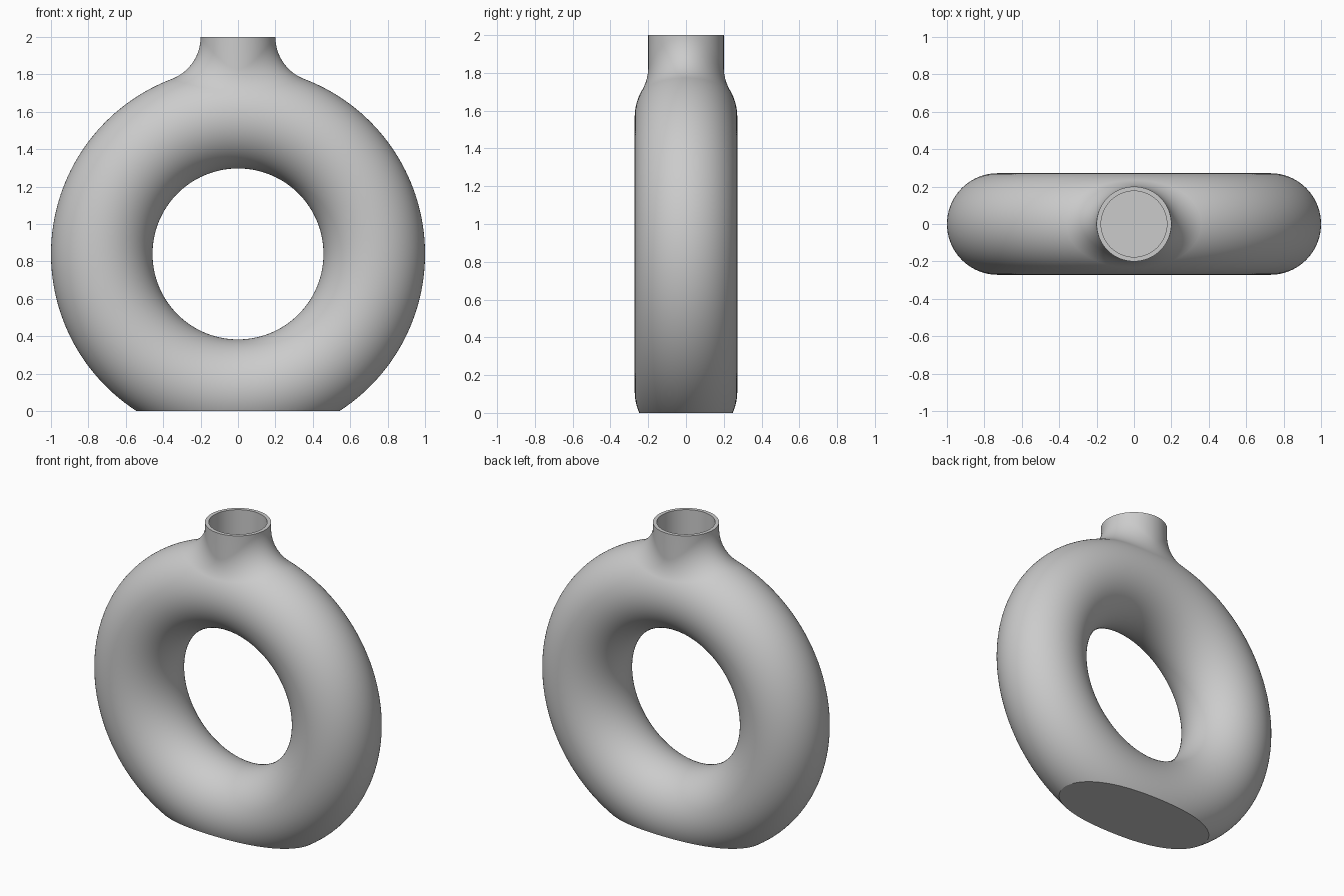
import bpy, bmesh
from math import sin, cos, pi, sqrt, radians
from mathutils import Vector, Matrix

MAJOR, MINOR, CENTRE_Z = 0.7285, 0.2715, 0.84
NECK_R, BORE_R, TOP_Z, FLOOR_Z = 0.2, 0.176, 2.0, 1.5
FILLET = 0.24
SEGMENTS, ARC_STEPS = 128, 20

if "Cube" in bpy.data.objects:
    bpy.data.objects.remove(bpy.data.objects["Cube"])

clay = bpy.data.materials.new("grey clay")
clay.use_nodes = True
clay.diffuse_color = (0.6, 0.6, 0.6, 1)
clay.node_tree.nodes["Principled BSDF"].inputs["Base Color"].default_value = (0.6, 0.6, 0.6, 1)


def finish(bm, name):
    """Turn a bmesh into a smooth-shaded object with sharp edges kept."""
    bmesh.ops.recalc_face_normals(bm, faces=bm.faces)
    mesh = bpy.data.meshes.new(name)
    bm.to_mesh(mesh)
    bm.free()
    mesh.materials.append(clay)
    obj = bpy.data.objects.new(name, mesh)
    bpy.context.collection.objects.link(obj)
    bpy.ops.object.select_all(action="DESELECT")
    obj.select_set(True)
    bpy.context.view_layer.objects.active = obj
    bpy.ops.object.shade_smooth_by_angle(angle=radians(30))
    return obj


# Ring body: a tube circle spun around the y axis
bm = bmesh.new()
tube = bmesh.ops.create_circle(bm, segments=96, radius=MINOR)["verts"]
bmesh.ops.translate(bm, verts=tube, vec=(MAJOR, 0, 0))
bmesh.ops.spin(bm, geom=bm.verts[:] + bm.edges[:], cent=(0, 0, 0), axis=(0, 1, 0),
               angle=2 * pi, steps=192, use_duplicate=False)
bmesh.ops.remove_doubles(bm, verts=bm.verts, dist=0.0005)
bmesh.ops.translate(bm, verts=bm.verts, vec=(0, 0, CENTRE_Z))

# Flat base
cut = bmesh.ops.bisect_plane(bm, geom=bm.verts[:] + bm.edges[:] + bm.faces[:],
                             plane_co=(0, 0, 0), plane_no=(0, 0, -1), clear_outer=True)
rim = [e for e in cut["geom_cut"] if isinstance(e, bmesh.types.BMEdge)]
bmesh.ops.edgeloop_fill(bm, edges=rim)
bmesh.ops.recalc_face_normals(bm, faces=bm.faces)

# Opening under the neck
opening = [f for f in bm.faces
           if f.calc_center_median().z > 1.6 and f.calc_center_median().xy.length < 0.2]
bmesh.ops.delete(bm, geom=opening, context="FACES")
finish(bm, "ring_body")


def neck_profile(angle):
    """Bore wall, lip and a rolling-ball fillet that meets the ring tangentially."""
    out = Vector((cos(angle), sin(angle), 0))
    ball = out * (NECK_R + FILLET)
    reach = MAJOR + sqrt((MINOR + FILLET) ** 2 - ball.y ** 2)
    ball.z = sqrt(reach ** 2 - ball.x ** 2)
    core = Vector((ball.x, 0, ball.z)) * (MAJOR / reach)
    start, end = -out, (core - ball).normalized()
    ball.z += CENTRE_Z
    points = [out * BORE_R + Vector((0, 0, FLOOR_Z)),
              out * BORE_R + Vector((0, 0, TOP_Z)),
              out * NECK_R + Vector((0, 0, TOP_Z))]
    sweep = start.angle(end)
    for i in range(ARC_STEPS + 1):
        t = i / ARC_STEPS
        ray = (start * sin((1 - t) * sweep) + end * sin(t * sweep)) / sin(sweep)
        points.append(ball + ray * FILLET)
    return points


# Neck: profiles joined all the way round, plus the bore floor
bm = bmesh.new()
columns = [[bm.verts.new(p) for p in neck_profile(2 * pi * i / SEGMENTS)]
           for i in range(SEGMENTS)]
for i, a in enumerate(columns):
    b = columns[(i + 1) % SEGMENTS]
    for j in range(len(a) - 1):
        bm.faces.new((a[j], b[j], b[j + 1], a[j + 1]))
bm.faces.new([c[0] for c in columns])
finish(bm, "neck")
